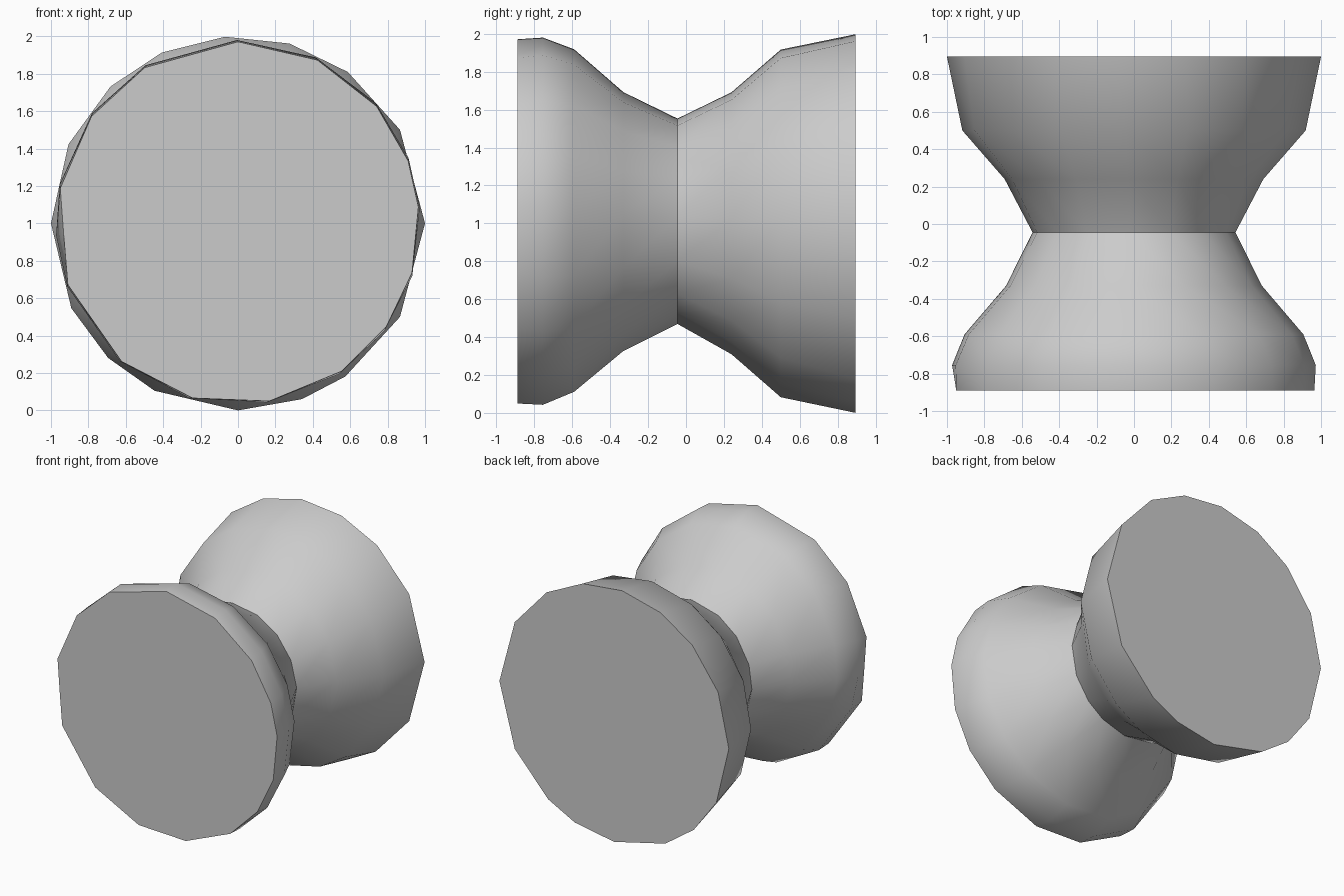
import bpy, bmesh, math

if "Cube" in bpy.data.objects:
    bpy.data.objects.remove(bpy.data.objects["Cube"])

# Corner angles (degrees) of the slightly irregular front and back rims
FRONT = [5, 20, 40, 64, 90, 121, 144, 169, 184.5, 200, 230, 255.5, 280, 305, 325, 344]
BACK = [0, 30, 54, 74, 94, 114, 133, 155, 180, 207, 226, 243.5, 270, 290, 305, 330]
# Profile along the spool: (y, radius, centre height)
PROFILE = [(-0.89, 0.968, 1.003), (-0.755, 0.975, 1.005), (-0.59, 0.908, 1.01),
           (-0.33, 0.685, 1.007), (-0.045, 0.543, 1.01), (0.24, 0.692, 1.0),
           (0.5, 0.918, 1.0), (0.895, 1.0, 1.0)]
N = len(FRONT)
FLAT = 8  # corner lying on a straight side of the front rim

bm = bmesh.new()
rings = []
for y, r, zc in PROFILE:
    t = (y - PROFILE[0][0]) / (PROFILE[-1][0] - PROFILE[0][0])
    ring = []
    for i in range(N):
        a = math.radians(FRONT[i] * (1 - t) + BACK[i] * t)
        k = r * (0.965 if i == FLAT and t == 0 else 1.0)
        ring.append(bm.verts.new((k * math.cos(a), y, zc + k * math.sin(a))))
    rings.append(ring)

# Lofted sides and flat end caps
for p, q in zip(rings, rings[1:]):
    for i in range(N):
        j = (i + 1) % N
        bm.faces.new((p[i], p[j], q[j], q[i]))
bm.faces.new(rings[0])
bm.faces.new(rings[-1])
bmesh.ops.recalc_face_normals(bm, faces=bm.faces)

mesh = bpy.data.meshes.new("spool")
bm.to_mesh(mesh)
bm.free()
spool = bpy.data.objects.new("spool", mesh)
bpy.context.collection.objects.link(spool)
bpy.context.view_layer.objects.active = spool
spool.select_set(True)

# Smooth flanks, crisp waist and rims
bpy.ops.object.shade_smooth_by_angle(angle=math.radians(38))
